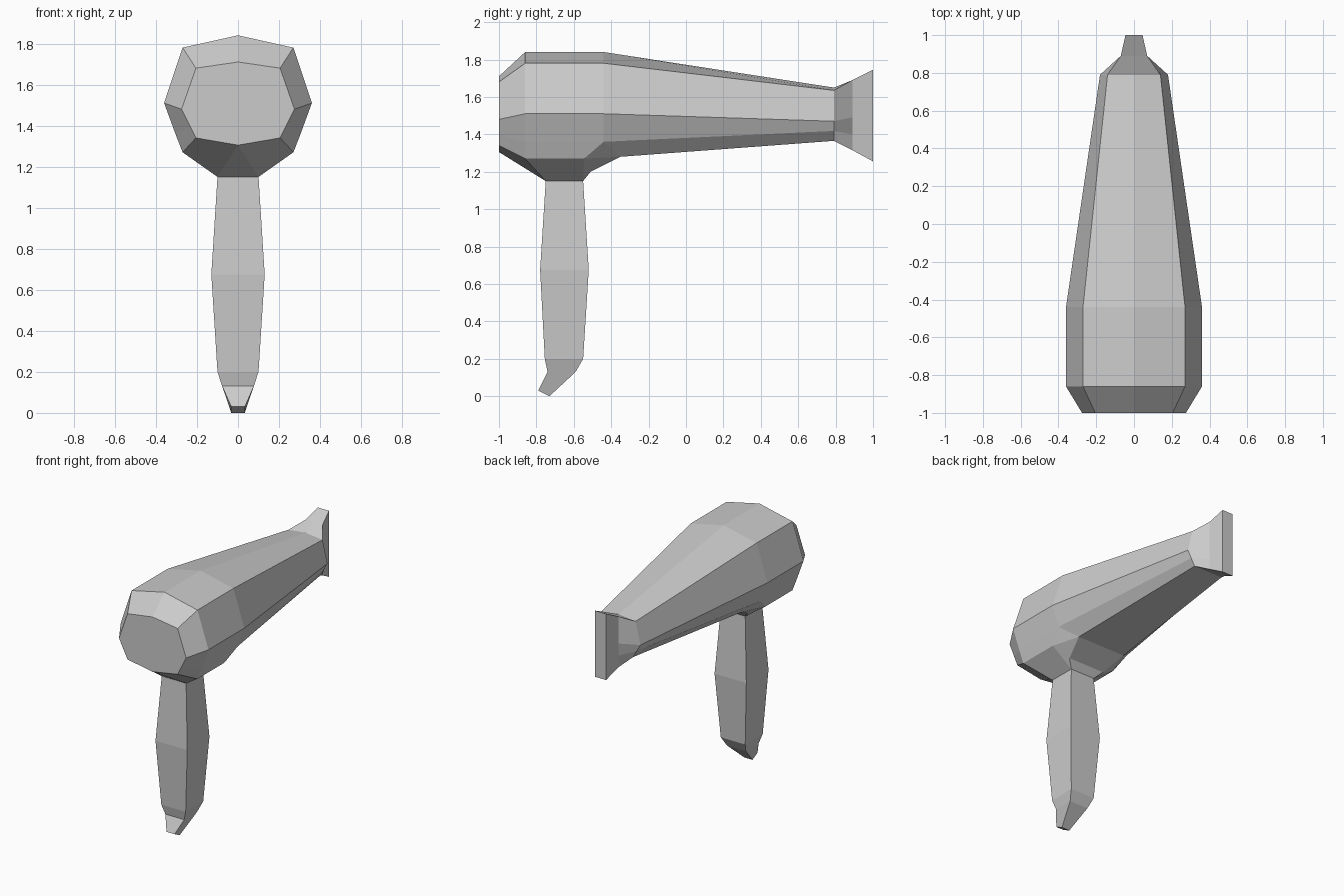
import bpy, bmesh

if "Cube" in bpy.data.objects:
    bpy.data.objects.remove(bpy.data.objects["Cube"])


def loft(name, rings):
    """Skin closed rings of equal length, cap both ends, weld repeated points."""
    bm = bmesh.new()
    vs = [[bm.verts.new(p) for p in ring] for ring in rings]
    n = len(rings[0])
    for a, b in zip(vs, vs[1:]):
        for i in range(n):
            j = (i + 1) % n
            bm.faces.new((a[i], a[j], b[j], b[i]))
    bm.faces.new(vs[0])
    bm.faces.new(vs[-1])
    bmesh.ops.remove_doubles(bm, verts=bm.verts, dist=0.001)
    bmesh.ops.recalc_face_normals(bm, faces=bm.faces)
    me = bpy.data.meshes.new(name)
    bm.to_mesh(me)
    bm.free()
    ob = bpy.data.objects.new(name, me)
    bpy.context.collection.objects.link(ob)
    return ob


def section(half, y=None):
    """Half outline, top to bottom, mirrored across x. Points are (x, z) at y or (x, y, z)."""
    pts = [p if len(p) == 3 else (p[0], y, p[1]) for p in half]
    return pts + [(-x, yy, z) for x, yy, z in reversed(pts)]


# Barrel and nozzle: each section runs top, shoulder, side, flank, lower, keel
barrel = [(0, 1.84), (.27, 1.78), (.36, 1.51), (.305, 1.36)]
loft("barrel", [
    section([(0, 1.71), (.205, 1.68), (.275, 1.48), (.235, 1.40), (.205, 1.34), (0, 1.305)], -1),
    section(barrel + [(.27, 1.27), (.1, -.75, 1.15)], -.86),
    section(barrel + [(.27, -.545, 1.27), (.1, -.55, 1.15)], -.44),
    section(barrel + [(.2, -.35, 1.28), (.15, -.51, 1.2)], -.44),
    section(barrel + [(.2, -.35, 1.28), (.2, -.35, 1.28)], -.44),
    section([(0, 1.65), (.14, 1.635), (.18, 1.47), (.15, 1.418), (.12, 1.365), (.12, 1.365)], .79),
    section([(0, 1.69), (.07, 1.69), (.07, 1.49), (.07, 1.40), (.07, 1.315), (.07, 1.315)], .89),
    section([(0, 1.745), (.045, 1.745), (.045, 1.5), (.045, 1.38), (.045, 1.255), (.045, 1.255)], 1),
])

# Handle with a hooked cord stub: half width, then front and back (y, z)
handle = [
    (.1, (-.75, 1.15), (-.55, 1.15)),
    (.13, (-.78, .675), (-.52, .675)),
    (.1, (-.755, .2), (-.55, .2)),
    (.077, (-.74, .13), (-.59, .13)),
    (.033, (-.79, .03), (-.73, 0)),
]
loft("handle", [[(-w, *f), (w, *f), (w, *b), (-w, *b)] for w, f, b in handle])
